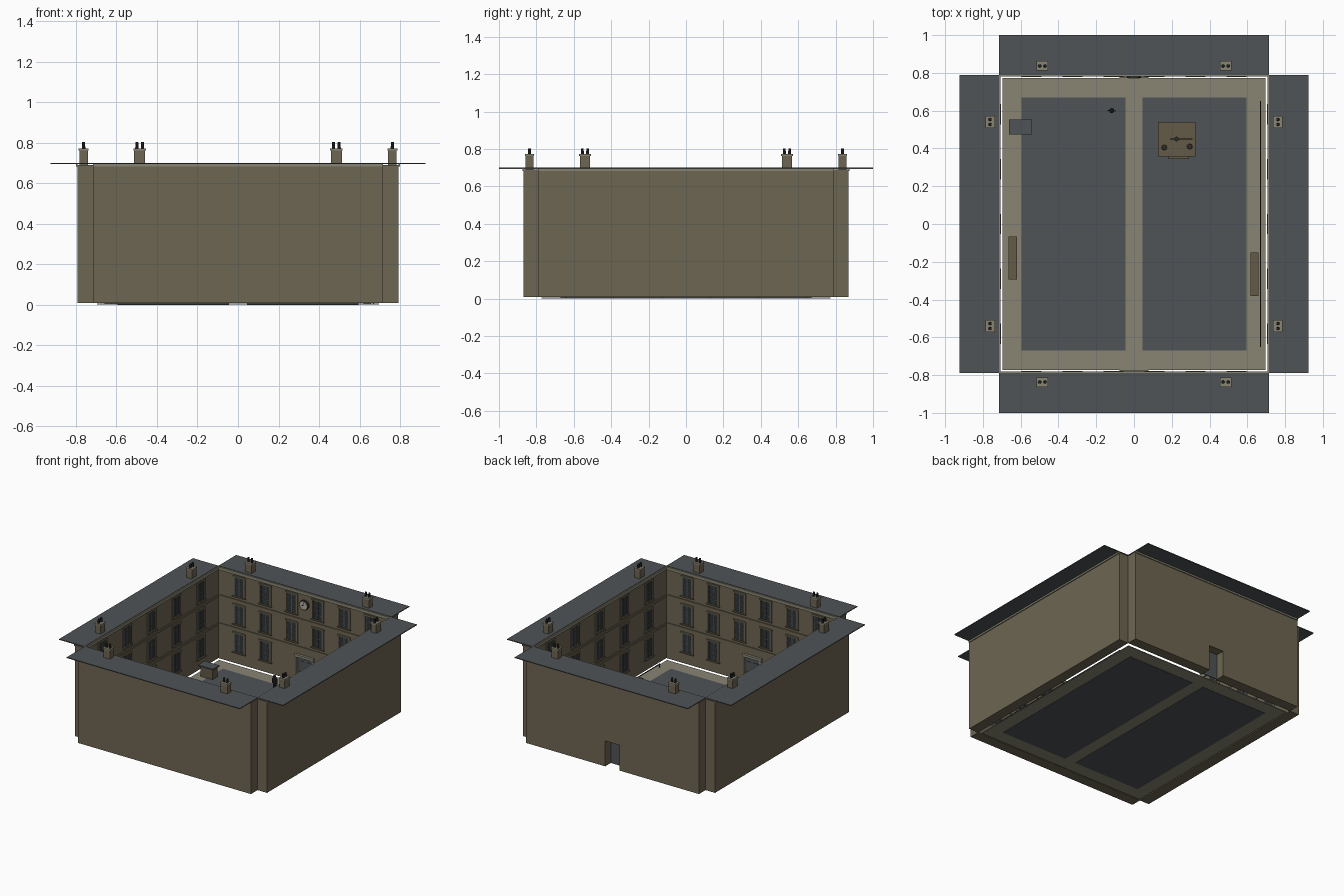
import bpy, bmesh
from math import pi
from mathutils import Matrix, Vector

cube = bpy.data.objects.get("Cube")
if cube:
    bpy.data.objects.remove(cube, do_unlink=True)


def material(name, rgb):
    m = bpy.data.materials.new(name)
    m.use_nodes = True
    m.diffuse_color = (*rgb, 1)
    m.node_tree.nodes["Principled BSDF"].inputs["Base Color"].default_value = (*rgb, 1)
    return m


WALL = material("sandy_wall", (0.155, 0.132, 0.085))
STONE = material("pale_stone", (0.25, 0.235, 0.175))
SLATE = material("slate_grey", (0.08, 0.088, 0.092))
GLASS = material("dark_glass", (0.03, 0.035, 0.038))
WOOD = material("brown_wood", (0.125, 0.103, 0.063))
IRON = material("dark_iron", (0.025, 0.025, 0.025))
DIAL = material("clock_face", (0.42, 0.4, 0.33))


class Part:
    """Collects boxes and cylinders of one colour into one object."""

    def __init__(self, name, mat, frame=None):
        self.name, self.mat = name, mat
        self.frame = frame or Matrix()
        self.bm = bmesh.new()

    def box(self, x0, x1, y0, y1, z0, z1):
        size = Matrix.Diagonal((x1 - x0, y1 - y0, z1 - z0, 1))
        mid = Matrix.Translation(((x0 + x1) / 2, (y0 + y1) / 2, (z0 + z1) / 2))
        bmesh.ops.create_cube(self.bm, size=1, matrix=self.frame @ mid @ size)

    def tube(self, x, y, z, r, depth, top=None, turn=0, sides=10):
        mat = Matrix.Translation((x, y, z)) @ Matrix.Rotation(turn, 4, 'X')
        bmesh.ops.create_cone(self.bm, cap_ends=True, segments=sides, radius1=r,
                              radius2=r if top is None else top, depth=depth,
                              matrix=self.frame @ mat)

    def done(self):
        mesh = bpy.data.meshes.new(self.name)
        self.bm.to_mesh(mesh)
        self.bm.free()
        mesh.materials.append(self.mat)
        ob = bpy.data.objects.new(self.name, mesh)
        bpy.context.collection.objects.link(ob)
        return ob


# Ground: paving and two dark panels
paving = Part("courtyard_paving", STONE)
paving.box(-0.697, 0.697, -0.772, 0.772, 0.002, 0.007)
paving.done()
panels = Part("ground_panels", SLATE)
for s in (-1, 1):
    a, b = sorted((s * 0.045, s * 0.595))
    panels.box(a, b, -0.67, 0.67, 0, 0.009)
panels.done()

ROWS = (0.165, 0.375, 0.585)
DOOR_W, DOOR_H = 0.06, 0.2


def make_side(name, pos, angle, half, columns, chimney, gate=False, door=False):
    """One range: local x runs along the wall, local y points into the yard."""
    frame = Matrix.Translation(pos) @ Matrix.Rotation(angle, 4, 'Z')
    part = lambda label, mat: Part(name + "_" + label, mat, frame)
    wall, trim, roof = part("wall", WALL), part("trim", STONE), part("roof", SLATE)
    glass, bars = part("window_glass", GLASS), part("window_bars", SLATE)
    surround = part("window_surrounds", WALL)

    # Wall, with a passage where there is a gate
    if gate:
        wall.box(-half, -DOOR_W, -0.078, 0, 0.01, 0.69)
        wall.box(DOOR_W, half, -0.078, 0, 0.01, 0.69)
        wall.box(-DOOR_W, DOOR_W, -0.078, 0, DOOR_H, 0.69)
    else:
        wall.box(-half, half, -0.078, 0, 0.01, 0.69)

    # Cornice, string courses, eaves strip and roof slab
    trim.box(-half, half, 0, 0.009, 0.675, 0.697)
    trim.box(-half, half, -0.085, -0.078, 0.682, 0.694)
    for z in (0.27, 0.48):
        wall.box(-half, half, 0, 0.006, z - 0.008, z + 0.008)
    roof.box(-half, half, -0.21, 0, 0.694, 0.7)

    # Windows
    for u in columns:
        for z in ROWS:
            if (gate or door) and z == ROWS[0] and abs(u) < 0.13:
                continue
            w, h = 0.04, 0.07
            glass.box(u - w, u + w, 0, 0.002, z - h, z + h)
            for s in (-1, 1):
                e = u + s * (w + 0.005)
                surround.box(e - 0.005, e + 0.005, 0, 0.006, z - h, z + h)
                bars.box(u + s * 0.036 - 0.003, u + s * 0.036 + 0.003, 0, 0.004, z - h, z + h)
            bars.box(u - 0.003, u + 0.003, 0, 0.004, z - h, z + h)
            for k in (-1, 0, 1):
                bars.box(u - w, u + w, 0, 0.004, z + k * 0.035 - 0.002, z + k * 0.035 + 0.002)
            surround.box(u - 0.052, u + 0.052, 0, 0.008, z + h, z + h + 0.01)
            surround.box(u - 0.054, u + 0.054, 0, 0.012, z - h - 0.008, z - h)

    # Doorway with frame, hood and panelled leaves
    if gate or door:
        leaf = part("door", SLATE)
        d = -0.012 if gate else 0
        leaf.box(-DOOR_W, DOOR_W, d, d + 0.006, 0.01, DOOR_H)
        for s in (-1, 1):
            for z in (0.06, 0.14):
                leaf.box(s * 0.03 - 0.02, s * 0.03 + 0.02, d, d + 0.01, z - 0.03, z + 0.03)
            trim.box(s * 0.067 - 0.007, s * 0.067 + 0.007, 0, 0.012, 0.01, DOOR_H)
        trim.box(-0.078, 0.078, 0, 0.018, DOOR_H, DOOR_H + 0.018)
        leaf.done()

    # Chimneys with caps and paired pots
    stack, cap, pots = part("chimneys", WALL), part("chimney_caps", STONE), part("chimney_pots", IRON)
    for s in (-1, 1):
        u, v = s * chimney, -0.047
        stack.box(u - 0.027, u + 0.027, v - 0.021, v + 0.021, 0.69, 0.766)
        cap.box(u - 0.031, u + 0.031, v - 0.025, v + 0.025, 0.762, 0.772)
        for k in (-1, 1):
            pots.tube(u + k * 0.014, v, 0.785, 0.009, 0.035, 0.007)
    for p in (wall, trim, roof, glass, bars, surround, stack, cap, pots):
        p.done()
    return frame


short = [(i - 2.5) * 0.217 for i in range(6)]
long = [(i - 2) * 0.29 for i in range(5)]
back = make_side("back", (0, 0.79, 0), pi, 0.715, short, 0.485, gate=True)
make_side("front", (0, -0.79, 0), 0, 0.715, short, 0.485, door=True)
make_side("left", (0.715, 0, 0), pi / 2, 0.79, long, 0.54)
make_side("right", (-0.715, 0, 0), -pi / 2, 0.79, long, 0.54)

# Clock above the gate
rim = Part("clock_rim", IRON, back)
rim.tube(0, 0.008, 0.6, 0.036, 0.016, turn=pi / 2, sides=24)
rim.done()
face = Part("clock_dial", DIAL, back)
face.tube(0, 0.012, 0.6, 0.03, 0.014, turn=pi / 2, sides=24)
face.done()
hands = Part("clock_hands", IRON, back)
hands.box(-0.002, 0.002, 0.018, 0.021, 0.6, 0.624)
hands.box(0, 0.016, 0.018, 0.021, 0.598, 0.602)
hands.done()

# Shed with slate top
shed = Part("shed_body", WOOD)
shed.box(-0.65, -0.55, 0.485, 0.542, 0.007, 0.085)
shed.done()
lid = Part("shed_roof", SLATE)
lid.box(-0.662, -0.54, 0.475, 0.552, 0.085, 0.094)
lid.done()

# Benches along the side walls
for name, x, y in (("right_bench", -0.642, -0.18), ("left_bench", 0.638, -0.265)):
    seat = Part(name, WOOD)
    seat.box(x - 0.022, x + 0.022, y - 0.115, y + 0.115, 0.034, 0.043)
    for s in (-1, 1):
        seat.box(x - 0.018, x + 0.018, y + s * 0.095 - 0.006, y + s * 0.095 + 0.006, 0.006, 0.036)
    seat.done()

# Thin rail beside the left wall
rail = Part("wall_rail", IRON)
rail.box(0.667, 0.672, -0.65, 0.65, 0.03, 0.035)
for i in range(6):
    y = -0.645 + i * 0.258
    rail.box(0.667, 0.672, y - 0.003, y + 0.003, 0.006, 0.032)
rail.done()

# Low wooden platform with step, tubs and a crossbar
deck = Part("platform", WOOD)
deck.box(0.128, 0.325, 0.357, 0.54, 0.007, 0.06)
deck.box(0.18, 0.29, 0.343, 0.357, 0.007, 0.03)
for x, y in ((0.16, 0.405), (0.295, 0.41)):
    deck.tube(x, y, 0.075, 0.015, 0.03, 0.012, sides=8)
deck.done()
fittings = Part("platform_fittings", IRON)
fittings.tube(0.225, 0.45, 0.08, 0.013, 0.04, sides=8)
fittings.box(0.19, 0.31, 0.448, 0.452, 0.085, 0.09)
for x, y in ((0.16, 0.405), (0.295, 0.41)):
    fittings.tube(x, y, 0.09, 0.009, 0.004, sides=8)
fittings.done()

# Standing figure
person = Part("standing_figure", IRON)
for s in (-1, 1):
    person.tube(-0.118 + s * 0.007, 0.6, 0.032, 0.006, 0.05, sides=8)
    person.tube(-0.118 + s * 0.018, 0.6, 0.072, 0.004, 0.04, sides=8)
person.tube(-0.118, 0.6, 0.074, 0.012, 0.04, 0.014, sides=8)
bmesh.ops.create_icosphere(person.bm, subdivisions=2, radius=0.01,
                           matrix=Matrix.Translation((-0.118, 0.6, 0.106)))
person.done()
